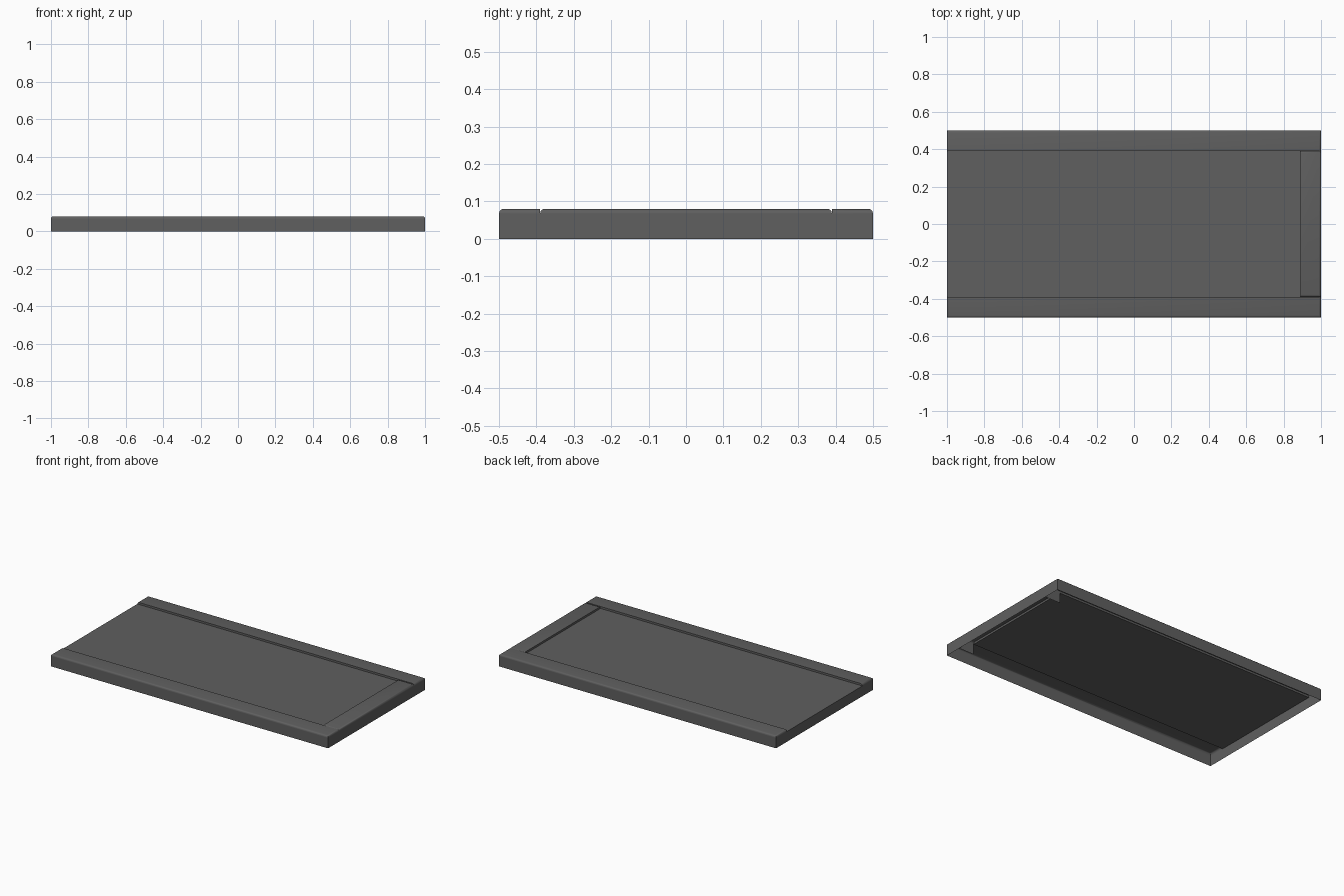
import bpy, bmesh

if "Cube" in bpy.data.objects:
    bpy.data.objects.remove(bpy.data.objects["Cube"])

H = 0.08        # overall height
PANEL_Z = 0.067 # recessed panel height
INNER = 0.39    # inner line of the side rails
R = 0.012       # rounding of the top edges

mat = bpy.data.materials.new("dark_grey")
mat.diffuse_color = (0.115, 0.115, 0.115, 1)
mat.use_nodes = True
mat.node_tree.nodes["Principled BSDF"].inputs["Base Color"].default_value = mat.diffuse_color


def finish(name, bm):
    me = bpy.data.meshes.new(name)
    bm.to_mesh(me)
    bm.free()
    me.materials.append(mat)
    ob = bpy.data.objects.new(name, me)
    bpy.context.collection.objects.link(ob)
    bpy.ops.object.select_all(action='DESELECT')
    ob.select_set(True)
    bpy.context.view_layer.objects.active = ob
    bpy.ops.object.shade_smooth_by_angle(angle=1.0)
    return ob


def shell_rail(name, x0, x1, y0, y1, axis, inner):
    """Hollow rail: open below, rounded on top, short lip on the inner side."""
    bm = bmesh.new()
    bmesh.ops.create_cube(bm, size=1)
    for v in bm.verts:
        v.co.x = x1 if v.co.x > 0 else x0
        v.co.y = y1 if v.co.y > 0 else y0
        v.co.z = H if v.co.z > 0 else 0

    def on_inner(verts):
        return all(abs(v.co[axis] - inner) < 1e-5 for v in verts)

    # round the top edges except the inner one
    top = [e for e in bm.edges
           if all(v.co.z > H - 1e-5 for v in e.verts) and not on_inner(e.verts)]
    bmesh.ops.bevel(bm, geom=top, offset=R, segments=3, profile=0.5, affect='EDGES')
    # cut at panel height, then open the bottom and the inner wall
    bmesh.ops.bisect_plane(bm, geom=bm.verts[:] + bm.edges[:] + bm.faces[:],
                           plane_co=(0, 0, PANEL_Z), plane_no=(0, 0, 1))
    gone = [f for f in bm.faces
            if all(v.co.z < 1e-5 for v in f.verts)
            or (on_inner(f.verts) and f.calc_center_median().z < PANEL_Z)]
    bmesh.ops.delete(bm, geom=gone, context='FACES')
    return finish(name, bm)


# side rails and one end rail
shell_rail("front_rail", -1, 1, -0.5, -INNER, 1, -INNER)
shell_rail("back_rail", -1, 1, INNER, 0.5, 1, INNER)
shell_rail("end_rail", 0.89, 1, -INNER, INNER, 0, 0.89)

# recessed panel sheet, folded down at the open end
bm = bmesh.new()
rows = [[bm.verts.new((x, y, z)) for y in (-INNER, INNER)]
        for x, z in ((-1, 0), (-1, PANEL_Z), (0.89, PANEL_Z))]
for a, b in zip(rows, rows[1:]):
    bm.faces.new((a[0], b[0], b[1], a[1]))
bm.normal_update()
finish("panel", bm)
